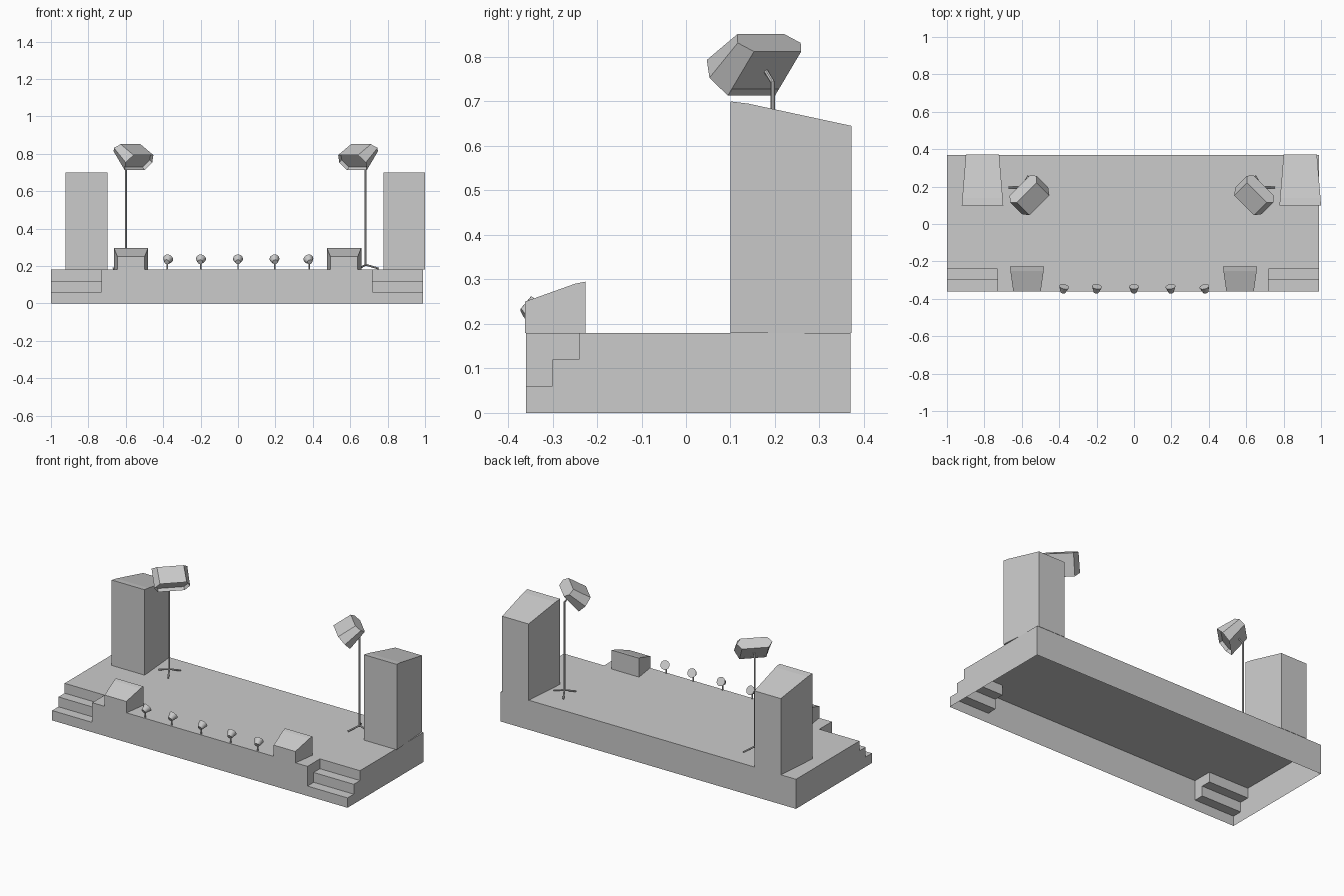
import bpy, bmesh, math
from mathutils import Vector, Matrix

if "Cube" in bpy.data.objects:
    bpy.data.objects.remove(bpy.data.objects["Cube"])


def finish(name, bm, smooth=False, recalc=True):
    if recalc:
        bmesh.ops.recalc_face_normals(bm, faces=bm.faces)
    me = bpy.data.meshes.new(name)
    bm.to_mesh(me)
    bm.free()
    ob = bpy.data.objects.new(name, me)
    bpy.context.collection.objects.link(ob)
    if smooth:
        for p in me.polygons:
            p.use_smooth = True
        bpy.context.view_layer.objects.active = ob
        ob.select_set(True)
        bpy.ops.object.shade_smooth_by_angle(angle=math.radians(40))
        ob.select_set(False)
    return ob


def rod(bm, a, b, r1, r2=None, n=8):
    a, b = Vector(a), Vector(b)
    rot = (b - a).to_track_quat('Z', 'Y').to_matrix().to_4x4()
    bmesh.ops.create_cone(bm, cap_ends=True, segments=n, radius1=r1,
                          radius2=r1 if r2 is None else r2, depth=(b - a).length,
                          matrix=Matrix.Translation((a + b) / 2) @ rot)


def loft(bm, rings):
    """Skin closed rings with equal point counts and cap both ends."""
    vs = [[bm.verts.new(p) for p in r] for r in rings]
    n = len(vs[0])
    for a, b in zip(vs, vs[1:]):
        for i in range(n):
            bm.faces.new((a[i], a[(i + 1) % n], b[(i + 1) % n], b[i]))
    return bm.faces.new(vs[0]), bm.faces.new(vs[-1])


H = 0.18  # deck height

# Stage platform: open-bottomed shell with steps let into the front corners
X0, XA, XB, X1 = -1.0, -0.73, 0.72, 0.99
YF, Y1, Y2, YB = -0.36, -0.30, -0.24, 0.37
bm = bmesh.new()


def face(pts):
    bm.faces.new([bm.verts.new(p) for p in pts])


face([(x, y, H) for x, y in ((X0, Y2), (XA, Y2), (XA, YF), (XB, YF),
                             (XB, Y2), (X1, Y2), (X1, YB), (X0, YB))])
face([(X0, YB, 0), (X0, YB, H), (X1, YB, H), (X1, YB, 0)])
face([(XA, YF, 0), (XB, YF, 0), (XB, YF, H), (XA, YF, H)])
stair = [(YF, 0), (YF, .06), (Y1, .06), (Y1, .12), (Y2, .12), (Y2, H)]
for x in (X0, X1):
    face([(x, y, z) for y, z in stair + [(YB, H), (YB, 0)]])
for x in (XA, XB):
    face([(x, y, z) for y, z in stair[1:] + [(YF, H)]])
for xa, xb in ((X0, XA), (XB, X1)):
    for (ya, za), (yb, zb) in zip(stair, stair[1:]):
        face([(xa, ya, za), (xb, ya, za), (xb, yb, zb), (xa, yb, zb)])
bmesh.ops.remove_doubles(bm, verts=bm.verts, dist=1e-4)
finish("stage_platform", bm)


# Wedge cabinets: side profile lofted front to back with changing width
def cabinet(name, cx, sections):
    b = bmesh.new()
    loft(b, [[(cx - w, y, H), (cx + w, y, H), (cx + w, y, z), (cx - w, y, z)]
             for y, w, z in sections])
    finish(name, b)


for tag, cx in (("left", -0.81), ("right", 0.889)):
    cabinet("speaker_tower_" + tag, cx,
            [(0.10, 0.111, 0.70), (0.14, 0.108, 0.695), (0.372, 0.089, 0.645)])
for tag, cx in (("left", -0.572), ("right", 0.567)):
    cabinet("floor_monitor_" + tag, cx,
            [(-0.362, 0.073, 0.25), (-0.25, 0.089, 0.29), (-0.226, 0.092, 0.295)])

# Footlights along the front edge, tilted back towards the stage
for i, x in enumerate((-0.377, -0.2, 0.0, 0.197, 0.38)):
    bm = bmesh.new()
    rod(bm, (x, -0.352, H), (x, -0.352, 0.225), 0.004)
    rod(bm, (x * 1.01, -0.365, 0.2215), (x * 0.99, -0.335, 0.2385), 0.014, 0.027, 12)
    finish("footlight_%d" % (i + 1), bm, True)

# Stand spotlights: d runs along the beam in plan, s across it
K = math.sqrt(0.5)
for tag, m, shift in (("left", 1, 0.0), ("right", -1, 0.083)):
    def P(d, s, z):
        return Vector((m * K * (d + s) + shift, K * (s - d), z))

    # Hexagonal lamp head, taller at the open end, with recessed lens
    def ring(top, bot, half, wide, k=1.0):
        (dt, zt), (db, zb) = top, bot
        dm, zm = (dt + db) / 2, (zt + zb) / 2
        pts = [(dt, -half, zt), (dt, half, zt), (dm, wide, zm),
               (db, half, zb), (db, -half, zb), (dm, -wide, zm)]
        return [P(dm + (d - dm) * k, -0.287 + s * k, zm + (z - zm) * k)
                for d, s, z in pts]

    bm = bmesh.new()
    _, lens = loft(bm, [ring((-0.525, 0.851), (-0.578, 0.812), 0.075, 0.10),
                        ring((-0.428, 0.793), (-0.495, 0.713), 0.075, 0.10)])
    bmesh.ops.recalc_face_normals(bm, faces=bm.faces)
    bmesh.ops.inset_region(bm, faces=[lens], thickness=0.004, depth=0)
    bmesh.ops.translate(bm, verts=lens.verts, vec=lens.normal * -0.02)
    finish("spotlight_head_" + tag, bm, recalc=False)

    # Pole with a short bend into the head, and tripod feet
    bm = bmesh.new()
    base = P(-0.562, -0.286, 0)
    up = lambda z: base + Vector((0, 0, z))
    rod(bm, up(0.20), up(0.745), 0.005)
    rod(bm, up(0.742), P(-0.525, -0.286, 0.785), 0.005)
    for a in (0, 120, 240):
        t = math.radians(a)
        off = Vector((-m * math.cos(t), math.sin(t), 0)) * 0.07
        rod(bm, up(0.207), up(0.186) + off, 0.005)
    finish("spotlight_stand_" + tag, bm, True)
